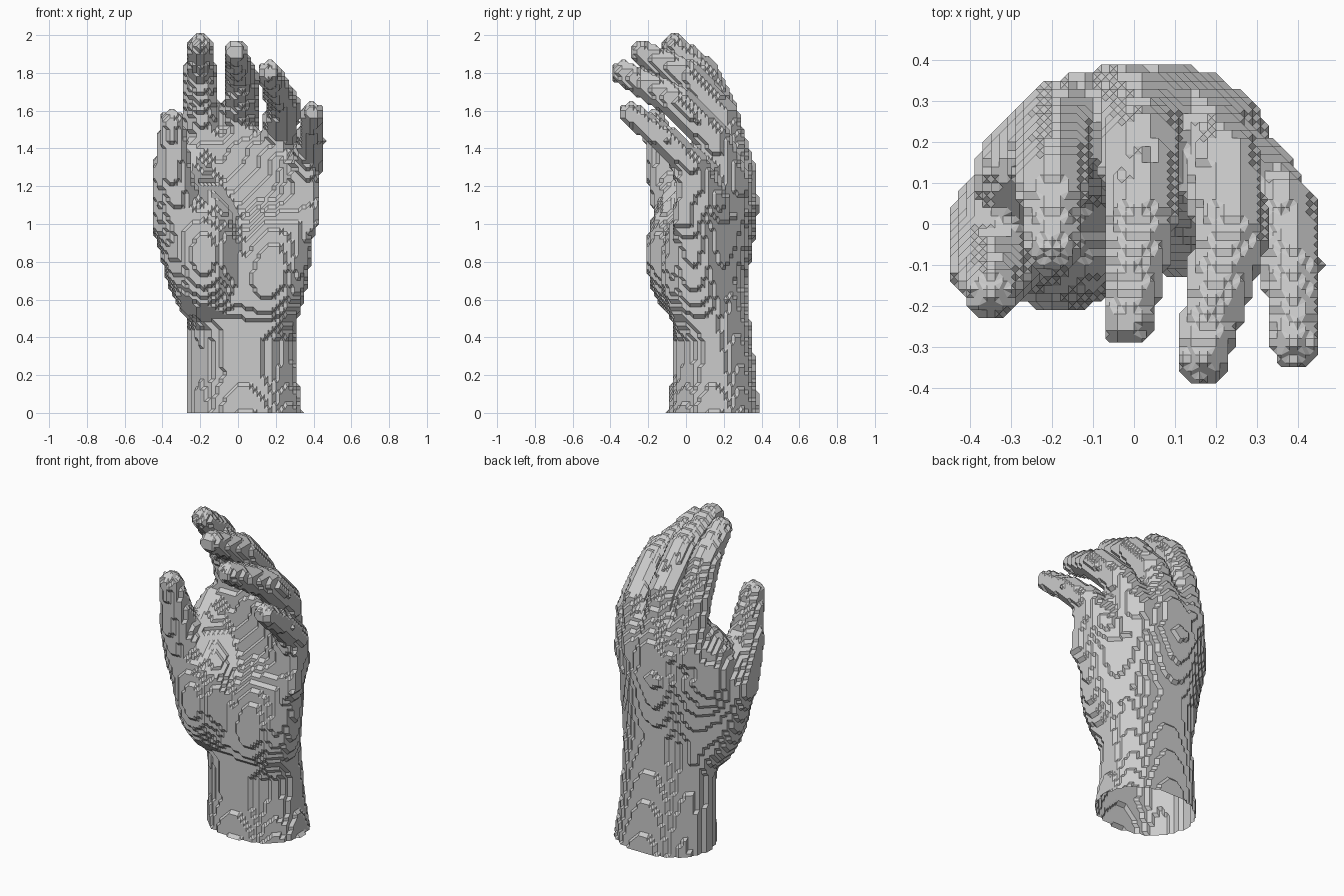
import bpy
import bmesh
from math import sqrt, ceil

if "Cube" in bpy.data.objects:
    bpy.data.objects.remove(bpy.data.objects["Cube"], do_unlink=True)

STEP = 0.02          # voxel size
HALF_X, HALF_Y, HEIGHT = 0.5, 0.46, 2.04

# Forearm and palm sections: height, centre x, half width, centre y, half depth
BODY = [
    (0.00, 0.04, 0.30, 0.145, 0.245),
    (0.20, 0.025, 0.285, 0.15, 0.22),
    (0.48, 0.02, 0.28, 0.135, 0.205),
    (0.58, 0.01, 0.295, 0.115, 0.215),
    (0.70, 0.01, 0.31, 0.115, 0.21),
    (0.90, 0.03, 0.34, 0.165, 0.195),
    (1.10, 0.05, 0.375, 0.21, 0.18),
    (1.30, 0.06, 0.36, 0.215, 0.145),
    (1.42, 0.07, 0.33, 0.19, 0.11),
    (1.52, 0.07, 0.10, 0.17, 0.03),
]

# Digit joints: x, y, z, radius
DIGITS = {
    "index": [(-0.17, 0.25, 1.28, .105), (-0.19, 0.18, 1.59, .093),
              (-0.20, 0.09, 1.80, .084), (-0.20, -0.06, 1.94, .062)],
    "middle": [(0.00, 0.26, 1.28, .105), (0.015, 0.18, 1.57, .097),
               (0.015, 0.01, 1.78, .087), (-0.015, -0.235, 1.91, .063)],
    "ring": [(0.16, 0.22, 1.22, .11), (0.22, 0.14, 1.46, .095),
             (0.235, -0.04, 1.64, .087), (0.165, -0.33, 1.80, .063)],
    "little": [(0.29, 0.10, 1.12, .11), (0.355, 0.03, 1.31, .09),
               (0.385, -0.10, 1.44, .073), (0.395, -0.295, 1.585, .058)],
    "thumb": [(-0.17, 0.03, 0.66, .16), (-0.31, -0.02, 1.02, .148),
              (-0.345, -0.10, 1.25, .105), (-0.35, -0.165, 1.54, .063)],
}

# Fleshy pads of the palm and web of the thumb: centre, radii
PADS = [
    ((-0.18, -0.01, 0.84), (0.20, 0.20, 0.33)),
    ((0.18, 0.03, 0.76), (0.18, 0.16, 0.32)),
    ((-0.25, 0.10, 1.12), (0.13, 0.15, 0.24)),
]


def blend(a, b, k):
    h = max(k - abs(a - b), 0) / k
    return min(a, b) - h * h * k / 4


def body_distance(x, y, z):
    # The knuckle line falls away toward the little finger and the palm is arched
    upper = min(max((z - 0.6) / 0.4, 0), 1)
    z += 0.5 * upper * max(0, x - 0.08) * min(max(z - 0.8, 0) * 3, 1)
    y += 0.9 * upper * (x + 0.08) ** 2
    if z >= BODY[-1][0]:
        return 1
    for low, high in zip(BODY, BODY[1:]):
        if z < high[0]:
            t = (z - low[0]) / (high[0] - low[0])
            cx, rx, cy, ry = [a + (b - a) * t for a, b in zip(low[1:], high[1:])]
            break
    u, v = abs(x - cx) / rx, abs(y - cy) / ry
    return ((u ** 2.15 + v ** 2.15) ** (1 / 2.15) - 1) * min(rx, ry)


def make_bone(a, b):
    ax, ay, az, ra = a
    dx, dy, dz, dr = [q - p for p, q in zip(a, b)]
    length2 = dx * dx + dy * dy + dz * dz

    def distance(x, y, z):
        px, py, pz = x - ax, y - ay, z - az
        t = min(max((px * dx + py * dy + pz * dz) / length2, 0), 1)
        return sqrt((px - t * dx) ** 2 + (py - t * dy) ** 2
                    + (pz - t * dz) ** 2) - ra - t * dr
    return min(az, b[2]) - 0.25, max(az, b[2]) + 0.25, distance


def pad_distance(x, y, z, centre, radii):
    k = sqrt(sum(((p - c) / r) ** 2 for p, c, r in zip((x, y, z), centre, radii)))
    return (k - 1) * min(radii)


bones = [make_bone(a, b) for joints in DIGITS.values()
         for a, b in zip(joints, joints[1:])]

# Sample the hand on a voxel grid
nx, ny, nz = ceil(2 * HALF_X / STEP), ceil(2 * HALF_Y / STEP), ceil(HEIGHT / STEP)
solid = set()
for k in range(nz):
    z = k * STEP
    near = [f for low, high, f in bones if low < z < high]
    pads = [p for p in PADS if abs(z - p[0][2]) < p[1][2] + 0.05]
    for i in range(nx):
        x = i * STEP - HALF_X
        for j in range(ny):
            y = j * STEP - HALF_Y
            d = body_distance(x, y, z)
            for centre, radii in pads:
                d = blend(d, pad_distance(x, y, z, centre, radii), 0.08)
            if d > 0 and near:
                d = blend(d, min(f(x, y, z) for f in near), 0.05)
            if d <= 0.002:
                solid.add((i, j, k))

# The six sides of a cell, each with its corners in outward winding
SQUARE = [(0, 0), (1, 0), (1, 1), (0, 1)]
SIDES = []
for axis in range(3):
    for side in (0, 1):
        ring = []
        for u, v in (SQUARE if side else SQUARE[::-1]):
            corner = [0, 0, 0]
            corner[axis], corner[(axis + 1) % 3], corner[(axis + 2) % 3] = side, u, v
            ring.append(tuple(corner))
        SIDES.append(ring)
CORNERS = [(a, b, c) for a in (0, 1) for b in (0, 1) for c in (0, 1)]

bm = bmesh.new()
verts = {}


def edge_vert(key):
    if key not in verts:
        a, b, c = [n * STEP / 2 for n in key]
        verts[key] = bm.verts.new((a - HALF_X, b - HALF_Y, c))
    return verts[key]


def add_cell(i, j, k):
    """Cut the cell halfway along each edge that leaves the solid."""
    follow = {}
    for side in SIDES:
        ring = [(i + a, j + b, k + c) for a, b, c in side]
        inside = [p in solid for p in ring]
        for n in range(4):
            if inside[n] and not inside[n - 1]:
                m = n
                while inside[(m + 1) % 4]:
                    m += 1
                enter = tuple(p + q for p, q in zip(ring[n - 1], ring[n]))
                leave = tuple(p + q for p, q in zip(ring[m % 4], ring[(m + 1) % 4]))
                follow[enter] = leave
    while follow:
        key, loop = next(iter(follow)), []
        while key in follow:
            loop.append(edge_vert(key))
            key = follow.pop(key)
        bm.faces.new(loop)


# Cells touching the solid, leaving the wrist open at the bottom
cells = {(i - a, j - b, k - c) for i, j, k in solid for a, b, c in CORNERS}
for cell in sorted(cells):
    if cell[2] >= 0:
        add_cell(*cell)

bmesh.ops.triangulate(bm, faces=bm.faces[:])
mesh = bpy.data.meshes.new("hand")
bm.to_mesh(mesh)
bm.free()
hand = bpy.data.objects.new("hand", mesh)
bpy.context.collection.objects.link(hand)
